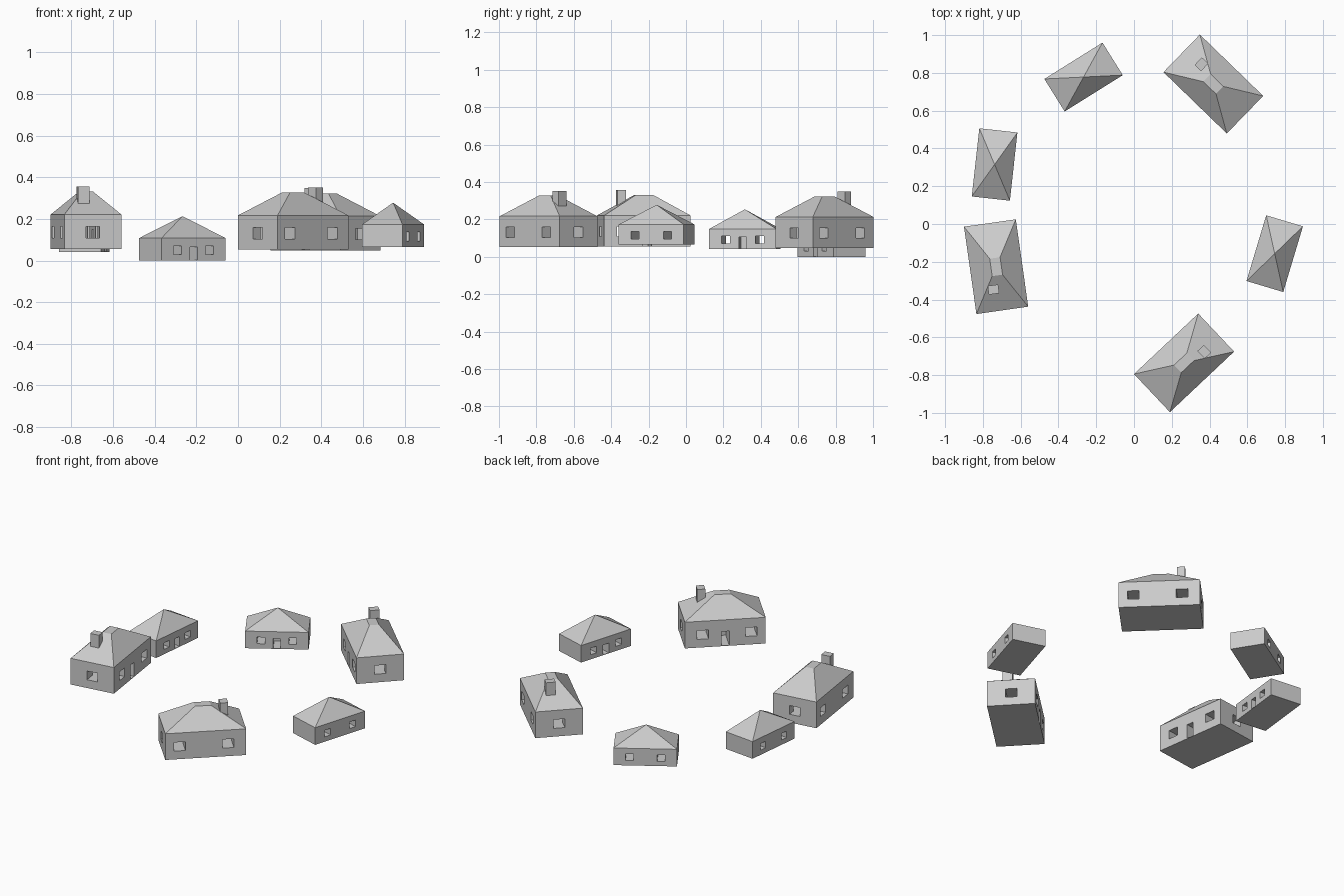
import bpy, bmesh, math
from mathutils import Matrix

cube = bpy.data.objects.get("Cube")
if cube:
    bpy.data.objects.remove(cube, do_unlink=True)

plaster = bpy.data.materials.new("light_grey")
plaster.use_nodes = True
GREY = (0.6, 0.6, 0.6, 1)
plaster.diffuse_color = GREY
for node in plaster.node_tree.nodes:
    if node.type == 'BSDF_PRINCIPLED':
        node.inputs["Base Color"].default_value = GREY


def add_object(name, bm):
    bmesh.ops.recalc_face_normals(bm, faces=bm.faces)
    mesh = bpy.data.meshes.new(name)
    bm.to_mesh(mesh)
    bm.free()
    mesh.materials.append(plaster)
    obj = bpy.data.objects.new(name, mesh)
    bpy.context.scene.collection.objects.link(obj)
    return obj


def box(name, x, y, z0, z1, sx, sy):
    bm = bmesh.new()
    fit = Matrix.Translation((x, y, (z0 + z1) / 2)) @ Matrix.Diagonal((sx, sy, z1 - z0, 1))
    bmesh.ops.create_cube(bm, size=1, matrix=fit)
    return add_object(name, bm)


def house_body(name, length, width, eave, top, flat):
    """Walls and hip roof: stacked rectangles, ending in a flat cap or a point."""
    bm = bmesh.new()

    def ring(scale, z):
        l, w = length / 2 * scale, width / 2 * scale
        return [bm.verts.new((x, y, z)) for x, y in ((-l, -w), (l, -w), (l, w), (-l, w))]

    base, wall = ring(1, 0), ring(1, eave)
    cap = ring(flat, top) if flat else [bm.verts.new((0, 0, top))]
    bm.faces.new(base)
    if flat:
        bm.faces.new(cap)
    for i in range(4):
        j = (i + 1) % 4
        bm.faces.new((base[i], base[j], wall[j], wall[i]))
        roof = (cap[j], cap[i]) if flat else (cap[0],)
        bm.faces.new((wall[i], wall[j], *roof))
    return add_object(name, bm)


def cut(obj, cutters):
    """Cut the openings and keep the resulting mesh."""
    for c in cutters:
        c.hide_render = True
        mod = obj.modifiers.new(c.name, 'BOOLEAN')
        mod.operation = 'DIFFERENCE'
        mod.solver = 'EXACT'
        mod.object = c
    bpy.context.view_layer.update()
    graph = bpy.context.evaluated_depsgraph_get()
    mesh = bpy.data.meshes.new_from_object(obj.evaluated_get(graph))
    obj.modifiers.clear()
    obj.data = mesh
    for c in cutters:
        bpy.data.objects.remove(c, do_unlink=True)


def place(obj, x, y, z, angle):
    obj.location = (x, y, z)
    obj.rotation_euler.z = math.radians(angle)


def large_house(name, *spot):
    length, width = 0.467, 0.277
    body = house_body(name, length, width, 0.165, 0.275, 0.2)
    openings = [box("window_cutter", x, 0, 0.052, 0.107, 0.066, 1) for x in (-0.13, 0.15)]
    openings.append(box("end_window_cutter", 0, 0, 0.052, 0.107, 1, 0.066))
    openings.append(box("door_cutter", 0, -width / 2, 0.003, 0.092, 0.046, width))
    cut(body, openings)
    chimney = box(name + "_chimney", -0.118, 0.031, 0.19, 0.3, 0.047, 0.056)
    place(body, *spot)
    place(chimney, *spot)


def small_house(name, *spot):
    length, width = 0.363, 0.203
    body = house_body(name, length, width, 0.108, 0.213, 0)
    openings = [box("window_cutter", x, 0, 0.03, 0.071, 0.045, 1) for x in (-0.091, 0.091)]
    openings.append(box("door_cutter", 0, -width / 2, 0.003, 0.064, 0.042, width))
    cut(body, openings)
    place(body, *spot)


# Ring of houses, every door facing the middle
large_house("large_house_west", -0.73, -0.226, 0.056, 98.1)
large_house("large_house_south", 0.265, -0.735, 0.052, 223.3)
large_house("large_house_north", 0.42, 0.741, 0.048, -44.1)
small_house("small_house_north", -0.267, 0.778, 0.0, 32)
small_house("small_house_west", -0.738, 0.315, 0.041, 83.7)
small_house("small_house_east", 0.745, -0.157, 0.065, 253.3)
